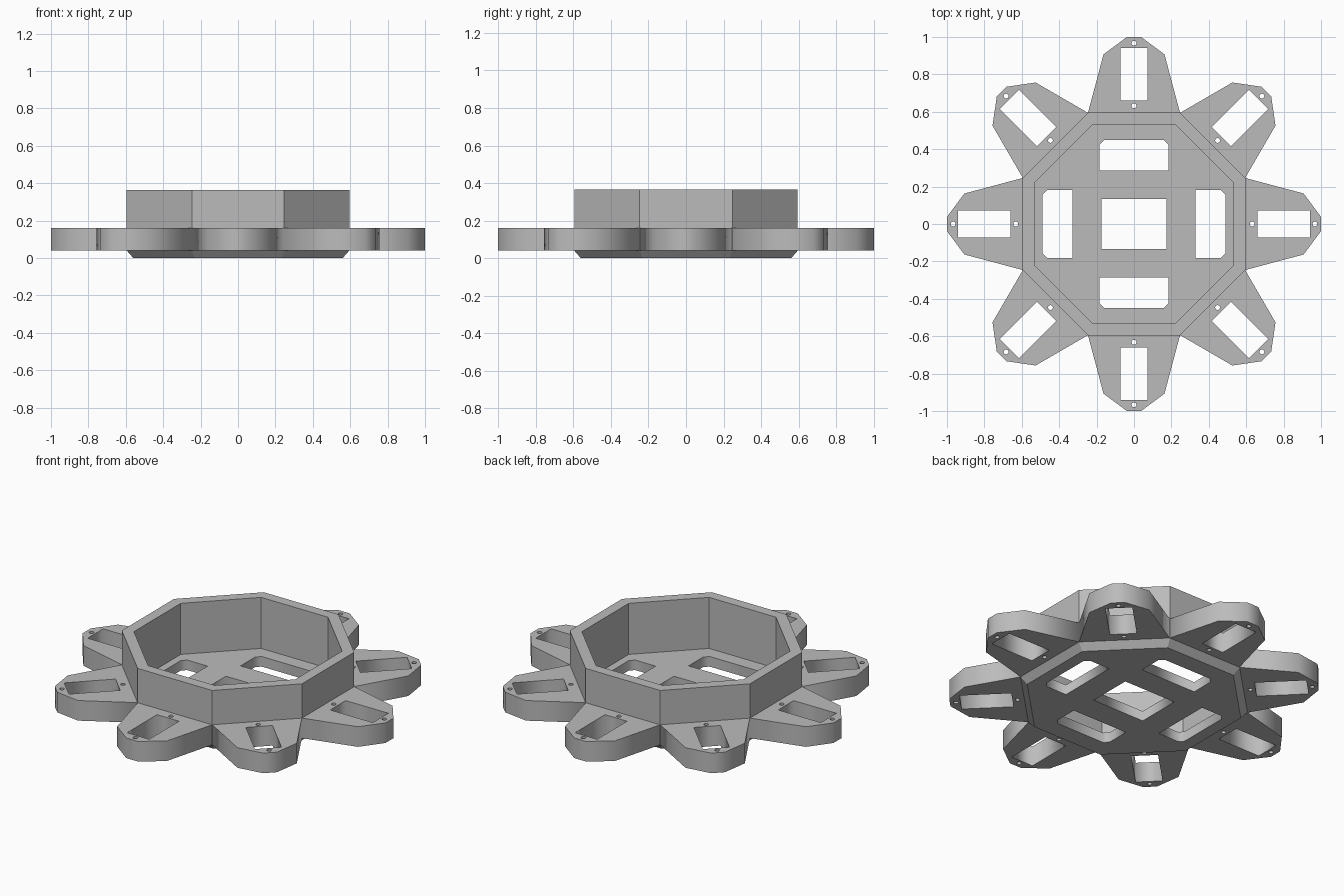
import bpy, math

if "Cube" in bpy.data.objects:
    bpy.data.objects.remove(bpy.data.objects["Cube"])

grey = bpy.data.materials.new("light grey")
grey.diffuse_color = (0.5, 0.5, 0.5, 1)
grey.use_nodes = True
grey.node_tree.nodes["Principled BSDF"].inputs["Base Color"].default_value = grey.diffuse_color


def add_mesh(name, mesh):
    mesh.materials.clear()
    mesh.materials.append(grey)
    obj = bpy.data.objects.new(name, mesh)
    bpy.context.collection.objects.link(obj)
    return obj


def plate(name, outlines, z0, z1):
    """Flat plate: the first outline is the rim, the others are holes."""
    curve = bpy.data.curves.new(name, 'CURVE')
    curve.dimensions = '2D'
    curve.fill_mode = 'BOTH'
    curve.extrude = (z1 - z0) / 2
    for pts in outlines:
        spline = curve.splines.new('POLY')
        spline.points.add(len(pts) - 1)
        for p, (x, y) in zip(spline.points, pts):
            p.co = (x, y, 0, 1)
        spline.use_cyclic_u = True
    temp = bpy.data.objects.new(name + "_outline", curve)
    bpy.context.collection.objects.link(temp)
    bpy.context.view_layer.update()
    deps = bpy.context.evaluated_depsgraph_get()
    mesh = bpy.data.meshes.new_from_object(temp.evaluated_get(deps))
    bpy.data.objects.remove(temp)
    obj = add_mesh(name, mesh)
    obj.location.z = (z0 + z1) / 2
    return obj


def ring(radius, sides, cx=0, cy=0):
    return [(cx + radius * math.cos((k + 0.5) * math.tau / sides),
             cy + radius * math.sin((k + 0.5) * math.tau / sides))
            for k in range(sides)]


def octagon(apothem):
    return ring(apothem / math.cos(math.pi / 8), 8)


def box(x, y0, y1):
    return [(-x, y0), (x, y0), (x, y1), (-x, y1)]


def turn(pts, angle):
    c, s = math.cos(angle), math.sin(angle)
    return [(x * c - y * s, x * s + y * c) for x, y in pts]


# Octagonal wall with a chamfered foot
profile = [(0.56, 0), (0.595, 0.04), (0.595, 0.365), (0.533, 0.365), (0.533, 0.06)]
verts = [(x, y, z) for a, z in profile for x, y in octagon(a)]
faces = [(8 * i + k, 8 * i + (k + 1) % 8, 8 * i + 8 + (k + 1) % 8, 8 * i + 8 + k)
         for i in range(len(profile) - 1) for k in range(8)]
wall_mesh = bpy.data.meshes.new("octagon_wall")
wall_mesh.from_pydata(verts, [], faces)
add_mesh("octagon_wall", wall_mesh)

# Floor with a middle opening and four openings with clipped outer corners
end_slot = [(-0.184, 0.287), (0.184, 0.287), (0.184, 0.425), (0.158, 0.45),
            (-0.158, 0.45), (-0.184, 0.425)]
side_slot = [(-0.182, 0.328), (0.182, 0.328), (0.182, 0.463), (0.157, 0.488),
             (-0.157, 0.488), (-0.182, 0.463)]
floor_holes = [box(0.173, -0.133, 0.133)]
for i in range(4):
    floor_holes.append(turn(side_slot if i % 2 else end_slot, i * math.pi / 2))
plate("floor", [octagon(0.56)] + floor_holes, 0, 0.06)

# Eight arms, each with a slot and two screw holes
half = [(0.2, 0.57), (0.246, 0.595), (0.163, 0.907), (0.038, 1.0)]
arm_rim = half + [(-x, y) for x, y in reversed(half)]
arm = [arm_rim, box(0.073, 0.66, 0.942),
       ring(0.013, 16, 0, 0.967), ring(0.013, 16, 0, 0.632)]
for i in range(8):
    plate(f"arm_{i + 1}", [turn(o, i * math.pi / 4) for o in arm], 0.04, 0.16)
